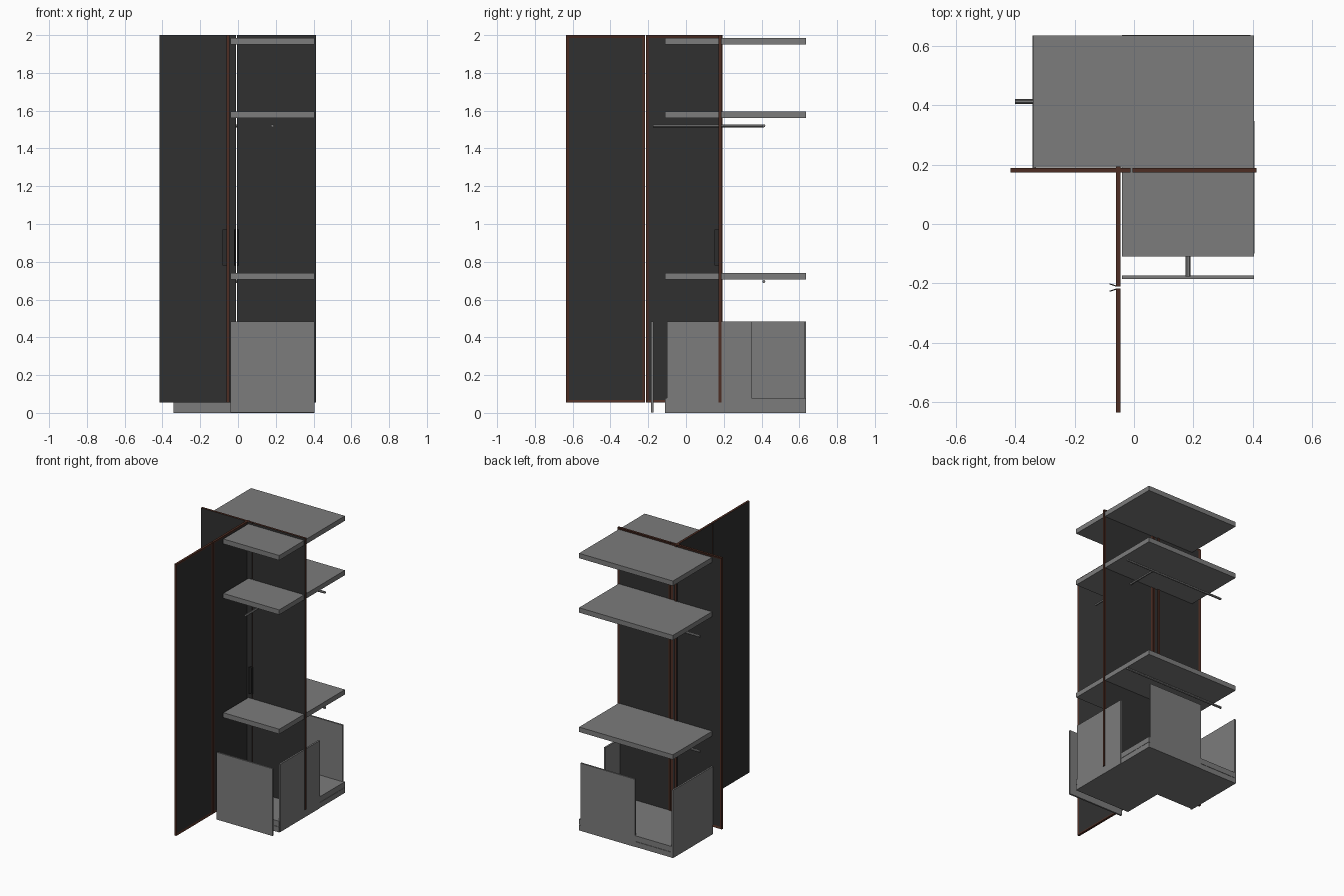
import bpy, bmesh, math
from mathutils import Matrix, Vector

cube = bpy.data.objects.get("Cube")
if cube:
    bpy.data.objects.remove(cube, do_unlink=True)


def material(name, rgb):
    m = bpy.data.materials.new(name)
    m.use_nodes = True
    m.diffuse_color = (*rgb, 1)
    m.node_tree.nodes["Principled BSDF"].inputs["Base Color"].default_value = (*rgb, 1)
    return m


GREY = material("grey_board", (0.2, 0.2, 0.2))
DARK = material("dark_panel", (0.03, 0.03, 0.03))
BROWN = material("brown_frame", (0.075, 0.027, 0.017))


def finish(name, bm, *mats):
    bmesh.ops.recalc_face_normals(bm, faces=bm.faces[:])
    mesh = bpy.data.meshes.new(name)
    bm.to_mesh(mesh)
    bm.free()
    for m in mats:
        mesh.materials.append(m)
    ob = bpy.data.objects.new(name, mesh)
    bpy.context.collection.objects.link(ob)
    return ob


def prism(name, outline, z0, z1, mat):
    """Extrude a floor-plan outline between two heights."""
    bm = bmesh.new()
    face = bm.faces.new([bm.verts.new((x, y, z0)) for x, y in outline])
    top = bmesh.ops.extrude_face_region(bm, geom=[face])["geom"]
    bmesh.ops.translate(bm, vec=(0, 0, z1 - z0),
                        verts=[g for g in top if isinstance(g, bmesh.types.BMVert)])
    return finish(name, bm, mat)


def board(name, x0, x1, y0, y1, z0, z1, mat=GREY):
    return prism(name, [(x0, y0), (x1, y0), (x1, y1), (x0, y1)], z0, z1, mat)


def rod(name, start, end):
    a, b = Vector(start), Vector(end)
    bm = bmesh.new()
    bmesh.ops.create_cone(bm, cap_ends=True, segments=12, radius1=0.008,
                          radius2=0.008, depth=(b - a).length)
    turn = (b - a).to_track_quat("Z", "Y").to_matrix().to_4x4()
    bm.transform(Matrix.Translation((a + b) / 2) @ turn)
    ob = finish(name, bm, GREY)
    bpy.ops.object.select_all(action="DESELECT")
    ob.select_set(True)
    bpy.context.view_layer.objects.active = ob
    bpy.ops.object.shade_smooth_by_angle()


# Corner shelves and base, all sharing one L-shaped plan
RIGHT, LEFT, BACK, FRONT = -0.34, 0.404, 0.634, -0.11
INNER_X, INNER_Y = -0.04, 0.19
CORNER = [(RIGHT, INNER_Y), (INNER_X, INNER_Y), (INNER_X, FRONT),
          (LEFT, FRONT), (LEFT, BACK), (RIGHT, BACK)]
for name, z0, z1 in [("plinth", 0, 0.038), ("base_slab", 0.04, 0.08),
                     ("lower_shelf", 0.705, 0.74), ("upper_shelf", 1.56, 1.595),
                     ("top_shelf", 1.95, 1.985)]:
    prism(name, CORNER, z0, z1, GREY)

# Low panels around the base
T, H = 0.012, 0.485
board("front_low_panel", INNER_X, LEFT, -0.185, -0.185 + T, 0.003, H)
board("left_low_panel", LEFT + 0.002 - T, LEFT + 0.002, -0.1, 0.347, 0, H)
board("back_low_panel", INNER_X, LEFT - 0.012, BACK + 0.002 - T, BACK + 0.002, 0, H)
board("right_low_panel", RIGHT - 0.002, RIGHT - 0.002 + T, 0.183, BACK + 0.001, 0, H)

# Hanging rods
rod("upper_cross_rod", (-0.4, 0.412, 1.52), (0.404, 0.412, 1.52))
rod("lower_cross_rod", (-0.4, 0.412, 0.695), (0.404, 0.412, 0.695))
rod("front_rod", (0.182, -0.176, 1.52), (0.182, 0.412, 1.52))


def door(name, x0, x1, place):
    """Dark front sheet, brown edges, and a dark recessed panel on the back."""
    ob = board(name, x0, x1, 0, 0.016, 0.055, 2, BROWN)
    ob.data.materials.append(DARK)
    bm = bmesh.new()
    bm.from_mesh(ob.data)
    for f in bm.faces:
        f.material_index = 1 if f.normal.y < -0.9 else 0
    back = [f for f in bm.faces if f.normal.y > 0.9]
    bmesh.ops.inset_region(bm, faces=back, thickness=0.02)
    back[0].material_index = 1
    bmesh.ops.translate(bm, verts=back[0].verts[:], vec=(0, -0.004, 0))
    bm.to_mesh(ob.data)
    bm.free()
    ob.data.transform(place)


def handle(name, side, place):
    """Thin upright grip splaying away from the gap between two doors."""
    outline = [(0.003, 0.002), (0.011, -0.022), (0.014, -0.021), (0.007, 0.002)]
    ob = prism(name, [(side * x, y) for x, y in outline], 0.78, 0.97, DARK)
    ob.data.transform(place)


# Two pairs of doors, each placed by the gap between its leaves
quarter = Matrix.Rotation(-math.pi / 2, 4, "Z")
pairs = {"back": Matrix.Translation((-0.008, 0.173, 0)),
         "front": Matrix.Translation((-0.061, -0.214, 0)) @ quarter}
for pair, place in pairs.items():
    door(pair + "_narrow_door", -0.407, -0.003, place)
    door(pair + "_wide_door", 0.003, 0.42, place)
    handle(pair + "_narrow_handle", -1, place)
    handle(pair + "_wide_handle", 1, place)
